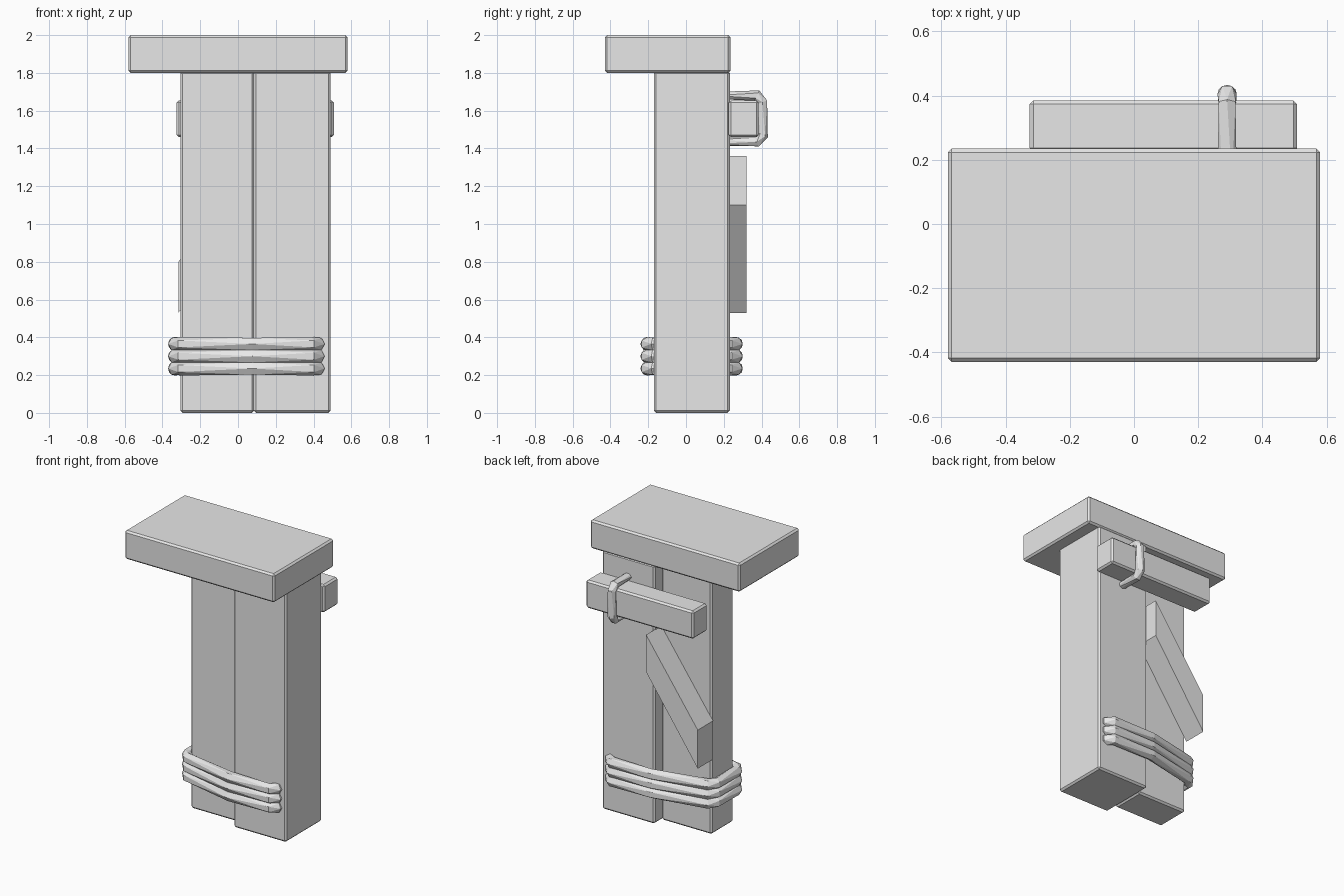
import bpy, bmesh, math
from mathutils import Vector

if "Cube" in bpy.data.objects:
    bpy.data.objects.remove(bpy.data.objects["Cube"])

grey = bpy.data.materials.new("plain_grey")
grey.diffuse_color = (0.8, 0.8, 0.8, 1)
grey.use_nodes = True
grey.node_tree.nodes["Principled BSDF"].inputs["Base Color"].default_value = grey.diffuse_color


def finish(name, bm):
    bmesh.ops.recalc_face_normals(bm, faces=bm.faces[:])
    me = bpy.data.meshes.new(name)
    bm.to_mesh(me)
    bm.free()
    me.materials.append(grey)
    ob = bpy.data.objects.new(name, me)
    bpy.context.collection.objects.link(ob)
    return ob


def box(name, x, y, z, bevel=0.012):
    """Bevelled timber from (min, max) ranges."""
    bm = bmesh.new()
    bmesh.ops.create_cube(bm, size=1)
    for v in bm.verts:
        v.co = [lo + (c + 0.5) * (hi - lo) for c, (lo, hi) in zip(v.co, (x, y, z))]
    ob = finish(name, bm)
    if bevel:
        mod = ob.modifiers.new("bevel", 'BEVEL')
        mod.width = bevel
        mod.segments = 1
    return ob


def rope(name, path, axis, r, sides=6):
    """Closed low-poly rope along a planar path, with a half-step twist per ring."""
    bm = bmesh.new()
    pts = [Vector(p) for p in path]
    axis = Vector(axis)
    n = len(pts)
    rings = []
    for i, p in enumerate(pts):
        t = ((p - pts[i - 1]).normalized() + (pts[(i + 1) % n] - p).normalized()).normalized()
        out = t.cross(axis)
        ring = []
        for k in range(sides):
            a = 2 * math.pi * (k + 0.5 * (i % 2)) / sides
            ring.append(bm.verts.new(p + r * (math.cos(a) * out + math.sin(a) * axis)))
        rings.append(ring)
    for i in range(n):
        a, b = rings[i], rings[(i + 1) % n]
        if i % 2:
            a, b = b, a
        for k in range(sides):
            j = (k + 1) % sides
            bm.faces.new((a[k], a[j], b[k]))
            bm.faces.new((a[j], b[j], b[k]))
    return finish(name, bm)


# Cap and the two uprights
box("top_slab", (-0.58, 0.58), (-0.43, 0.235), (1.8, 2.0))
box("thick_post", (0.083, 0.49), (-0.17, 0.232), (0, 1.81))
box("thin_post", (-0.305, 0.085), (-0.09, 0.152), (0, 1.81))

# Cross beam on the back
box("back_beam", (-0.325, 0.508), (0.225, 0.385), (1.46, 1.655))

# Diagonal brace with vertical end cuts
bm = bmesh.new()
outline = [(-0.315, 0.53), (0.085, 1.10), (0.085, 1.36), (-0.315, 0.80)]
face = bm.faces.new([bm.verts.new((x, 0.15, z)) for x, z in outline])
ext = bmesh.ops.extrude_face_region(bm, geom=[face])
for v in ext["geom"]:
    if isinstance(v, bmesh.types.BMVert):
        v.co.y = 0.32
finish("diagonal_brace", bm)

# Three rope turns around both posts
turn = [(-.335, -.08), (-.30, -.125), (.08, -.205), (.39, -.205), (.425, -.17),
        (.425, .23), (.39, .265), (.08, .265), (-.30, .185), (-.335, .14)]
for i, z in enumerate((0.235, 0.3, 0.365)):
    rope(f"rope_turn_{i + 1}", [(x, y, z) for x, y in turn], (0, 0, 1), 0.037)

# Rope loop holding the cross beam
loop = [(.15, 1.435), (.375, 1.435), (.405, 1.47), (.405, 1.645), (.375, 1.68), (.15, 1.68)]
rope("beam_rope", [(0.29, y, z) for y, z in loop], (1, 0, 0), 0.03)
